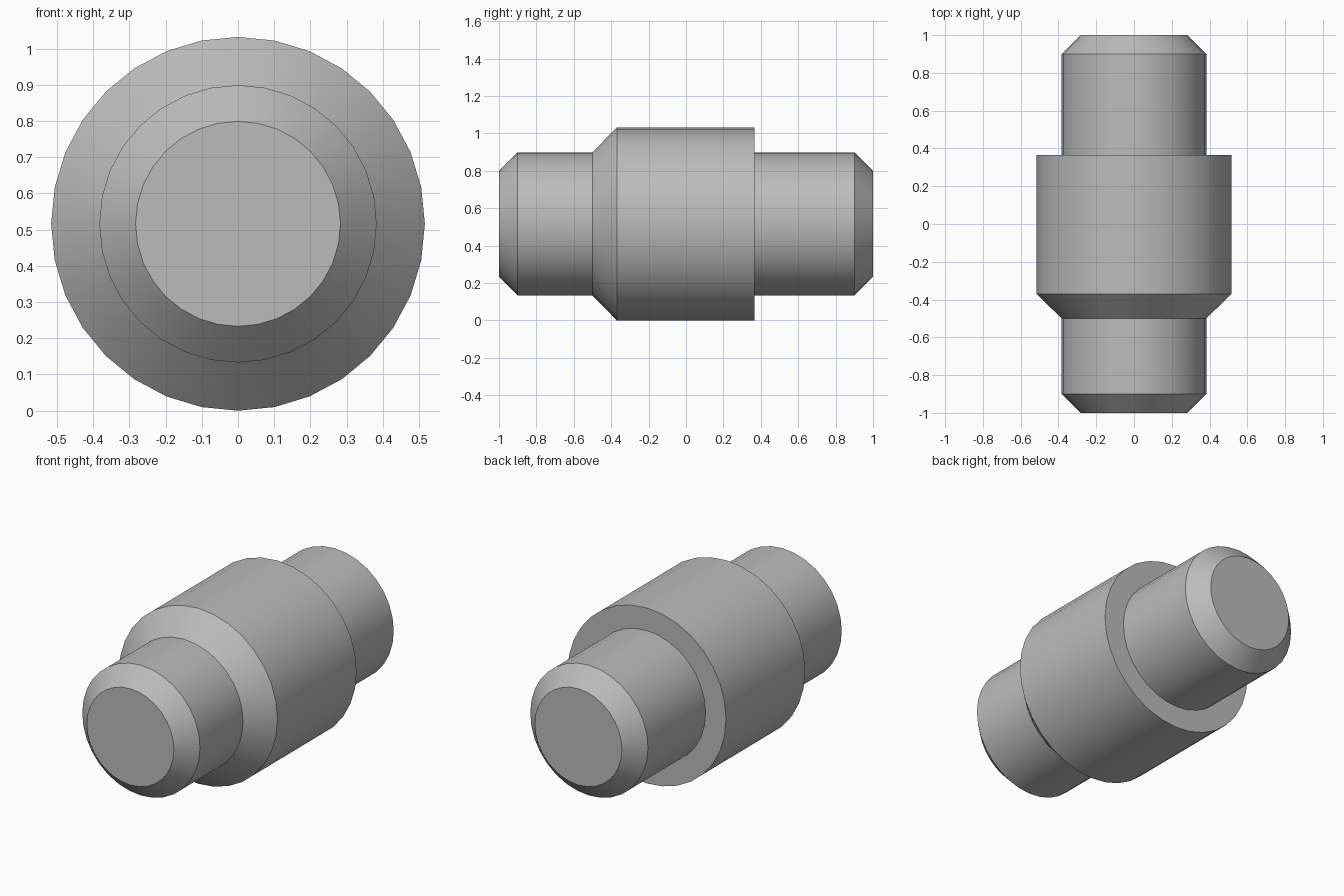
import bpy, bmesh, math
from mathutils import Vector

cube = bpy.data.objects.get("Cube")
if cube:
    bpy.data.objects.remove(cube, do_unlink=True)

SIDES = 32
AXIS_Z = 0.516

grey = bpy.data.materials.new("plain_grey")
grey.use_nodes = True
colour = (0.5, 0.5, 0.5, 1)
grey.diffuse_color = colour
grey.node_tree.nodes["Principled BSDF"].inputs["Base Color"].default_value = colour

# Stepped pin outline as (y, radius), front to back
profile = [
    (-1.0, 0.283), (-0.9, 0.383),    # front end chamfer
    (-0.5, 0.383), (-0.37, 0.516),   # front stub and sloped collar
    (0.365, 0.516), (0.365, 0.383),  # collar body and square shoulder
    (0.9, 0.383), (1.0, 0.283),      # rear stub and chamfer
]


def lathe(name, points):
    """Turn an outline around the lengthwise axis and cap both ends."""
    bm = bmesh.new()
    rings = []
    for y, r in points:
        angles = [math.tau * i / SIDES for i in range(SIDES)]
        rings.append([bm.verts.new(Vector((r * math.sin(a), y, r * math.cos(a))))
                      for a in angles])
    for a, b in zip(rings, rings[1:]):
        for i in range(SIDES):
            j = (i + 1) % SIDES
            bm.faces.new((a[i], a[j], b[j], b[i]))
    bm.faces.new(rings[0])
    bm.faces.new(rings[-1])
    bmesh.ops.recalc_face_normals(bm, faces=bm.faces)
    mesh = bpy.data.meshes.new(name)
    bm.to_mesh(mesh)
    bm.free()
    obj = bpy.data.objects.new(name, mesh)
    bpy.context.collection.objects.link(obj)
    obj.data.materials.append(grey)
    return obj


# Pin body, smooth around with crisp rims
pin = lathe("stepped_pin", profile)
pin.location.z = AXIS_Z
bpy.ops.object.select_all(action="DESELECT")
pin.select_set(True)
bpy.context.view_layer.objects.active = pin
bpy.ops.object.shade_smooth_by_angle(angle=math.radians(30))
